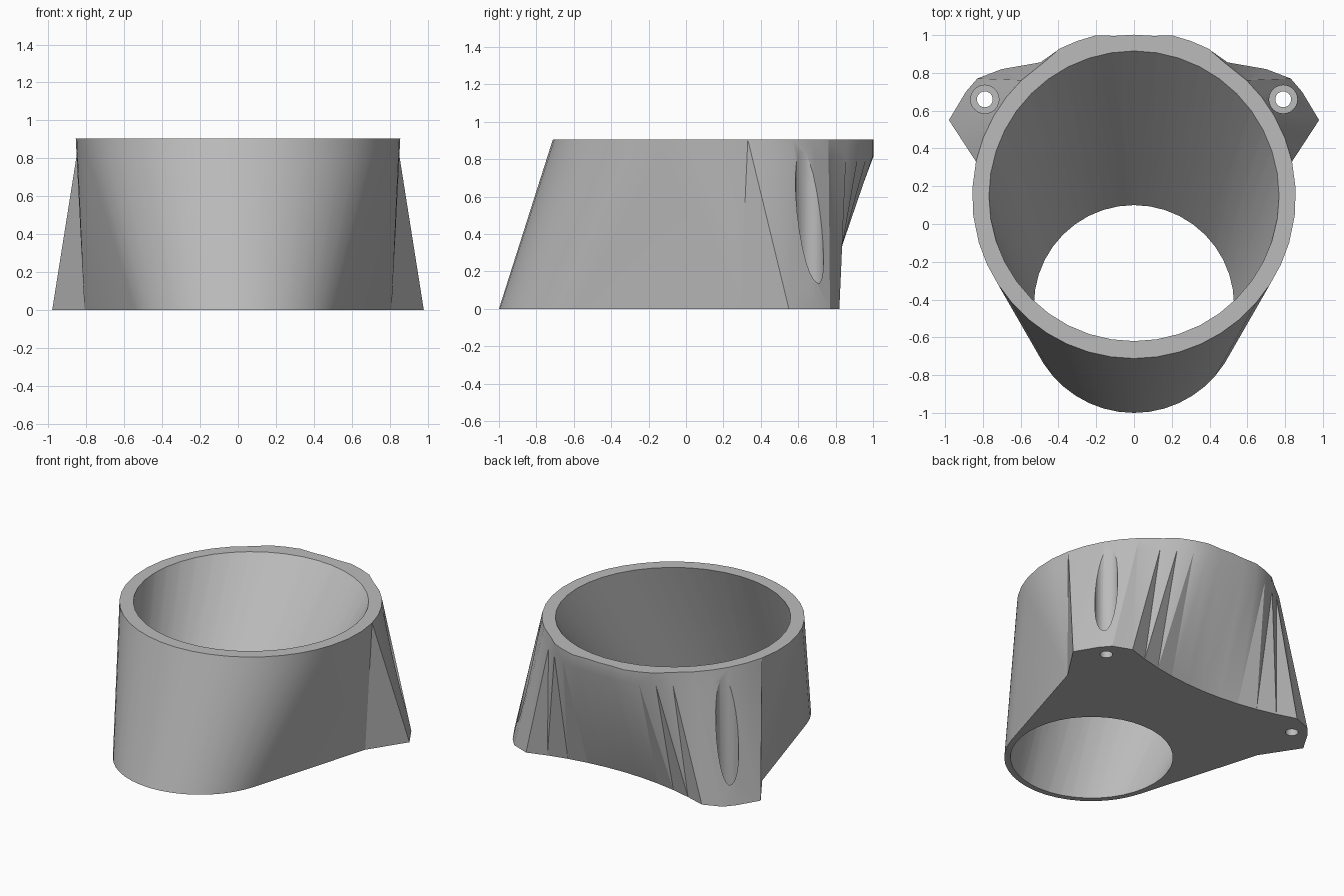
import bpy, bmesh
from math import cos, sin, radians
from mathutils import Vector

if "Cube" in bpy.data.objects:
    bpy.data.objects.remove(bpy.data.objects["Cube"])

HEIGHT = 0.905
LOW_Y, LOW_R = -0.43, 0.57      # small round mouth on the bottom
TOP_Y, TOP_R = 0.145, 0.857     # large round mouth on the top

grey = bpy.data.materials.new("plain grey")
grey.use_nodes = True
colour = (0.5, 0.5, 0.5, 1)
grey.diffuse_color = colour
grey.node_tree.nodes["Principled BSDF"].inputs["Base Color"].default_value = colour


def ring_point(angle, radius, centre_y, z):
    a = radians(angle)
    return Vector((radius * cos(a), centre_y + radius * sin(a), z))


def loft(name, rows):
    """Closed solid through rows of equal length, capped at both ends."""
    bm = bmesh.new()
    rings = [[bm.verts.new(p) for p in row] for row in rows]
    n = len(rows[0])
    for low, high in zip(rings, rings[1:]):
        for i in range(n):
            j = (i + 1) % n
            bm.faces.new((low[i], low[j], high[j], high[i]))
    bm.faces.new(rings[0][::-1])
    bm.faces.new(rings[-1])
    bmesh.ops.remove_doubles(bm, verts=bm.verts, dist=0.0005)
    bmesh.ops.triangulate(bm, faces=[f for f in bm.faces if len(f.verts) == 4])
    bmesh.ops.recalc_face_normals(bm, faces=bm.faces)
    mesh = bpy.data.meshes.new(name)
    bm.to_mesh(mesh)
    bm.free()
    mesh.materials.append(grey)
    obj = bpy.data.objects.new(name, mesh)
    bpy.context.collection.objects.link(obj)
    return obj


def steps(start, end, count):
    return [start + (end - start) * i / count for i in range(count + 1)]


# Left half of the outer wall: pairs of bottom point and angle on the top rim
TANGENT = -16.6
columns = [(ring_point(a, LOW_R, LOW_Y, 0), a) for a in steps(-90, TANGENT, 9)]
columns += [(Vector((0.81, 0.29, 0)), a) for a in steps(TANGENT, 12.5, 3)]
columns += [(Vector((0.98, 0.55, 0)), a) for a in steps(12.5, 30, 2)]
columns += [(Vector((0.89, 0.70, 0)), a) for a in (30, 38)]
columns += [(Vector((0.83, 0.77, 0)), a) for a in (38, 46)]
columns += [(Vector((0.70, 0.82, 0)), a) for a in (46, 56.5)]
for t in steps(0, 1, 5)[1:]:
    # The back edge is hollowed between the two mounting ears
    x = 0.70 * (1 - t)
    columns.append((Vector((x, 0.70 + 0.12 * (x / 0.70) ** 2, 0)), 56.5 + 33.5 * t))

half = []
for low, angle in columns:
    bulge = 0.02 if 60 < angle < 80 else 0
    top = ring_point(angle, TOP_R + bulge, TOP_Y, HEIGHT)
    mid = low.lerp(top, 0.9)
    # Short upright lip along the back of the rim
    lip = min(1, max(0, (angle - 56.5) / 15))
    mid = mid.lerp(Vector((top.x, top.y, mid.z)), lip)
    half.append((low, mid, top))


def mirrored(p):
    return Vector((-p.x, p.y, p.z))


outline = half + [tuple(mirrored(p) for p in c) for c in half[-2:0:-1]]
body = loft("duct_body", [[c[r] for c in outline] for r in range(3)])


# Slanted round bore, extended past both mouths
def bore_ring(t):
    return [ring_point(i * 9, 0.53 + 0.238 * t, LOW_Y + 0.578 * t, HEIGHT * t)
            for i in range(40)]


cutters = [loft("bore_cutter", [bore_ring(-0.1), bore_ring(1.1)])]


# Screw hole and driver channel in each ear
def cylinder(name, x, y, radius, low, high):
    return loft(name, [[ring_point(i * 15, radius, y, z) + Vector((x, 0, 0))
                        for i in range(24)] for z in (low, high)])


for side in (1, -1):
    cutters.append(cylinder("screw_cutter", side * 0.79, 0.66, 0.042, -0.1, 0.2))
    cutters.append(cylinder("channel_cutter", side * 0.79, 0.66, 0.075, 0.05, 1.1))

bpy.ops.object.select_all(action="DESELECT")
bpy.context.view_layer.objects.active = body
body.select_set(True)
for cutter in cutters:
    cutter.hide_render = True
    mod = body.modifiers.new("cut", "BOOLEAN")
    mod.operation = "DIFFERENCE"
    mod.solver = "EXACT"
    mod.object = cutter
    bpy.ops.object.modifier_apply(modifier=mod.name)
for cutter in cutters:
    bpy.data.objects.remove(cutter)

bpy.ops.object.shade_smooth_by_angle(angle=radians(25))
